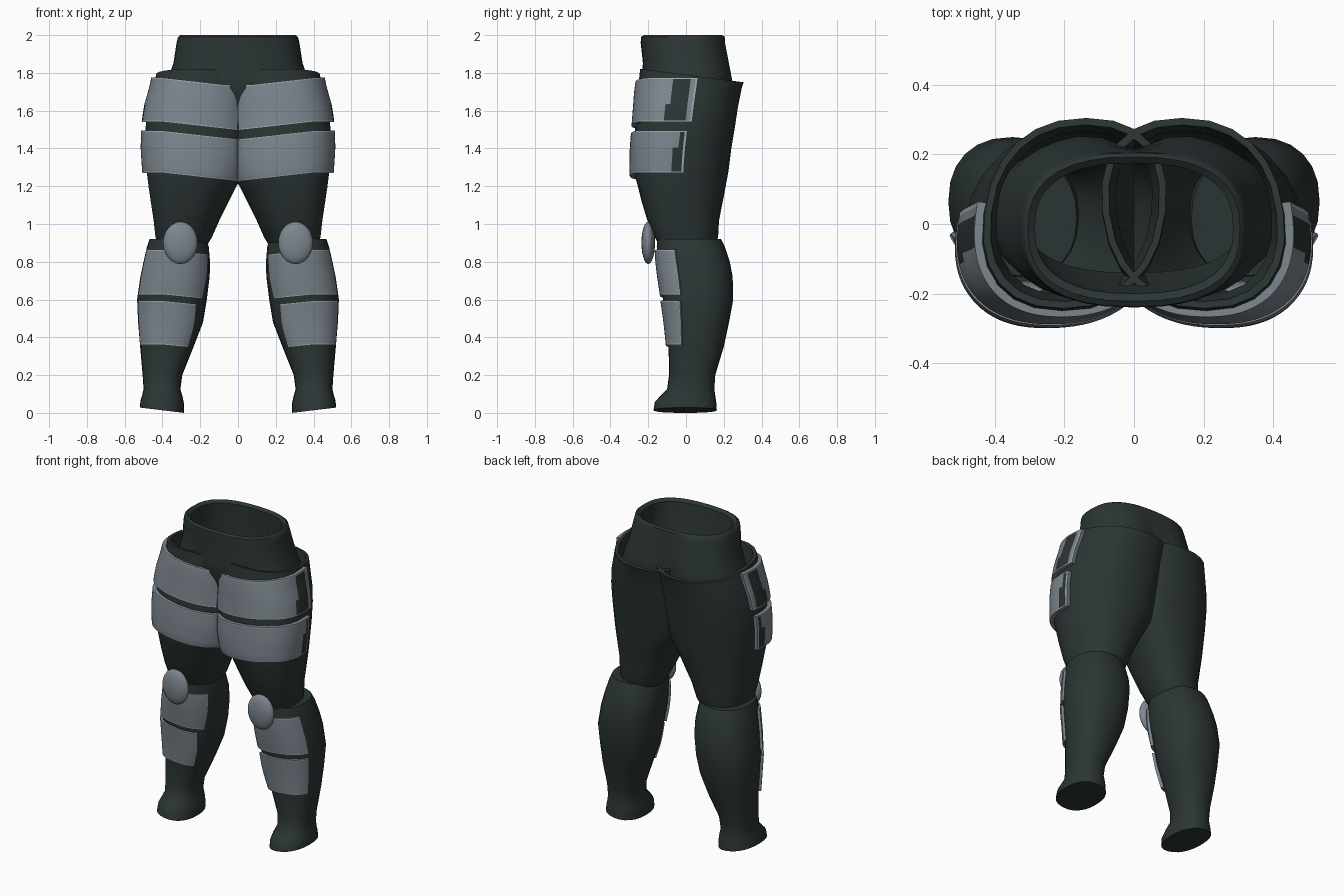
import bpy, bmesh, math
from mathutils import Vector

if "Cube" in bpy.data.objects:
    bpy.data.objects.remove(bpy.data.objects["Cube"])


def material(name, rgb):
    m = bpy.data.materials.new(name)
    m.diffuse_color = (*rgb, 1)
    m.use_nodes = True
    m.node_tree.nodes["Principled BSDF"].inputs["Base Color"].default_value = m.diffuse_color
    return m


CLOTH = material("dark_green_cloth", (0.024, 0.036, 0.034))
ARMOR = material("grey_armor", (0.205, 0.24, 0.275))
TRIM = material("light_grey_edge", (0.36, 0.39, 0.41))

# Sections: z, inner x, outer x, front y, back y
THIGH = [
    (0.88, 0.17, 0.42, -0.14, 0.15),
    (0.93, 0.14, 0.435, -0.165, 0.17),
    (1.02, 0.10, 0.445, -0.205, 0.175),
    (1.12, 0.05, 0.46, -0.235, 0.195),
    (1.20, 0.01, 0.472, -0.255, 0.21),
    (1.28, -0.04, 0.482, -0.278, 0.225),
    (1.40, -0.07, 0.49, -0.277, 0.24),
    (1.52, -0.08, 0.487, -0.268, 0.26),
    (1.62, -0.085, 0.474, -0.26, 0.275),
    (1.72, -0.09, 0.445, -0.253, 0.295),
    (1.79, -0.09, 0.43, -0.243, 0.305),
]
SHIN = [
    (0.012, 0.285, 0.52, -0.172, 0.163),
    (0.055, 0.285, 0.516, -0.165, 0.16),
    (0.085, 0.292, 0.508, -0.14, 0.156),
    (0.125, 0.305, 0.50, -0.10, 0.15),
    (0.20, 0.295, 0.505, -0.09, 0.155),
    (0.35, 0.235, 0.518, -0.092, 0.20),
    (0.48, 0.185, 0.529, -0.105, 0.228),
    (0.60, 0.165, 0.534, -0.122, 0.25),
    (0.72, 0.15, 0.517, -0.14, 0.247),
    (0.80, 0.148, 0.50, -0.15, 0.232),
    (0.88, 0.155, 0.482, -0.155, 0.205),
    (0.92, 0.165, 0.468, -0.15, 0.185),
]
WAIST = [
    (1.60, -0.42, 0.42, -0.19, 0.24),
    (1.72, -0.385, 0.385, -0.232, 0.265),
    (1.80, -0.36, 0.36, -0.234, 0.25),
    (1.85, -0.342, 0.342, -0.228, 0.24),
    (1.96, -0.325, 0.325, -0.24, 0.212),
    (1.99, -0.318, 0.318, -0.238, 0.205),
    (2.00, -0.305, 0.305, -0.222, 0.193),
    (1.985, -0.285, 0.285, -0.20, 0.175),
    (1.82, -0.30, 0.30, -0.18, 0.18),
    (1.64, -0.31, 0.31, -0.14, 0.18),
]


def section_point(sec, deg, off=0.0, skew=0.0, n=2.3):
    """Point on a rounded section; -90 degrees is front, 0 is outer side."""
    z, xi, xo, yf, yb = sec
    c, s = math.cos(math.radians(deg)), math.sin(math.radians(deg))
    dx = math.copysign(abs(c) ** (2 / n), c) * ((xo - xi) / 2 + off)
    dy = math.copysign(abs(s) ** (2 / n), s) * ((yb - yf) / 2 + off)
    return Vector(((xi + xo) / 2 + dx - skew * dy, (yf + yb) / 2 + dy, z))


def section_at(table, z):
    for a, b in zip(table, table[1:]):
        if z <= b[0]:
            t = (z - a[0]) / (b[0] - a[0])
            return tuple(p + (q - p) * t for p, q in zip(a, b))
    return table[-1]


def finish(name, bm, mats, mirror=True, angle=40):
    bmesh.ops.recalc_face_normals(bm, faces=bm.faces[:])
    me = bpy.data.meshes.new(name)
    bm.to_mesh(me)
    bm.free()
    for m in mats:
        me.materials.append(m)
    ob = bpy.data.objects.new(name, me)
    bpy.context.collection.objects.link(ob)
    bpy.ops.object.select_all(action='DESELECT')
    ob.select_set(True)
    bpy.context.view_layer.objects.active = ob
    bpy.ops.object.shade_smooth_by_angle(angle=math.radians(angle))
    if mirror:
        mod = ob.modifiers.new("Mirror", 'MIRROR')
        mod.use_mirror_merge = False
    return ob


def loft(rings, caps=(True, True), paint=None):
    """Join closed rings; paint(ring, segment) gives a material index."""
    bm = bmesh.new()
    vs = [[bm.verts.new(p) for p in r] for r in rings]
    k = len(vs[0])
    for i in range(len(vs) - 1):
        for j in range(k):
            f = bm.faces.new((vs[i][j], vs[i][(j + 1) % k],
                              vs[i + 1][(j + 1) % k], vs[i + 1][j]))
            if paint:
                f.material_index = paint(i, j)
    if caps[0]:
        bm.faces.new(vs[0])
    if caps[1]:
        bm.faces.new(vs[-1])
    return bm


def ring(sec, count=24, **kw):
    return [section_point(sec, 360 * i / count, **kw) for i in range(count)]


# Waist: hollow band with a rounded rim and a soft cleft at the lower back
rings = [ring(s, 36, n=2.5) for s in WAIST]
for r, depth in zip(rings, (0.05, 0.05, 0.04, 0.03, 0.008)):
    for p in r:
        if p.y > 0:
            p.y -= depth * math.exp(-(p.x / 0.08) ** 2)
finish("waist", loft(rings, (False, False)), [CLOTH], mirror=False)

# Thighs: open sleeves, rim sloping down to the back, cuff turned inside
rings = [ring(s, skew=0.12) for s in THIGH]
rings.append(ring(THIGH[-1], off=-0.02, skew=0.12))
rings.append(ring((1.64, *THIGH[-1][1:]), off=-0.04, skew=0.12))
for r in rings[-3:]:
    for p in r:
        p.z -= 0.13 * p.y
finish("thigh", loft(rings, (True, False)), [CLOTH])

# Lower legs with feet: sole tilted sideways
rings = [ring(s) for s in SHIN]
for r, amount in zip(rings, (0.12, 0.10, 0.05)):
    for p in r:
        p.z += amount * (p.x - 0.385)
low = min(p.z for p in rings[0])
for p in rings[0]:
    p.z -= low
finish("lower_leg", loft(rings), [CLOTH])

HEIGHTS = [0, 0.03, 0.2, 0.4, 0.6, 0.8, 0.97, 1]
STEPS = [0, 0.012] + [i / 30 for i in range(1, 30)] + [0.988, 1]


def plate(name, table, z0, z1, start, end, off, skew=0.0, dip=0.0, patch=None):
    """Curved armor plate wrapped round a leg; start = (bottom, top) angle."""
    rows = len(HEIGHTS) - 1
    rings = []
    for t in STEPS:
        loop = []
        for o, hs in ((off, HEIGHTS), (off - 0.025, HEIGHTS[::-1])):
            for h in hs:
                a0 = start[0] + (start[1] - start[0]) * h
                z = z0 + (z1 - z0) * h
                p = section_point(section_at(table, z), a0 + (end - a0) * t, o, skew)
                p.x = max(p.x, 0.001)
                p.z -= dip * max(0, 1 - p.x / 0.4)
                loop.append(p)
        rings.append(loop)

    # light edge all round; cloth shows through an inset near the outer end
    def paint(i, j):
        if j >= rows:
            return 0
        if j in (0, rows - 1) or i in (0, len(STEPS) - 2):
            return 2
        a = start[0] + (end - start[0]) * (STEPS[i] + STEPS[i + 1]) / 2
        return int(bool(patch) and patch[0] + 2 * j < a < patch[1])

    finish(name, loft(rings, paint=paint), [ARMOR, CLOTH, TRIM])


plate("upper_thigh_plate", THIGH, 1.54, 1.775, (-150, -150), 5, 0.022, 0.12, 0.045, (-24, -2))
plate("lower_thigh_plate", THIGH, 1.27, 1.495, (-155, -150), 2, 0.022, 0.12, 0.045, (-13, -1))
plate("upper_shin_plate", SHIN, 0.625, 0.865, (-141, -152), -24, 0.012, 0, 0.04)
plate("lower_shin_plate", SHIN, 0.36, 0.595, (-132, -128), -26, 0.014, 0, 0.04)

# Knee pads: flattened domes
bm = bmesh.new()
bmesh.ops.create_uvsphere(bm, u_segments=20, v_segments=12, radius=1)
for v in bm.verts:
    x, y, z = v.co
    v.co = (0.305 + 0.092 * x, -0.2 + 0.036 * y, 0.90 + 0.112 * z)
finish("knee_pad", bm, [ARMOR], angle=60)
